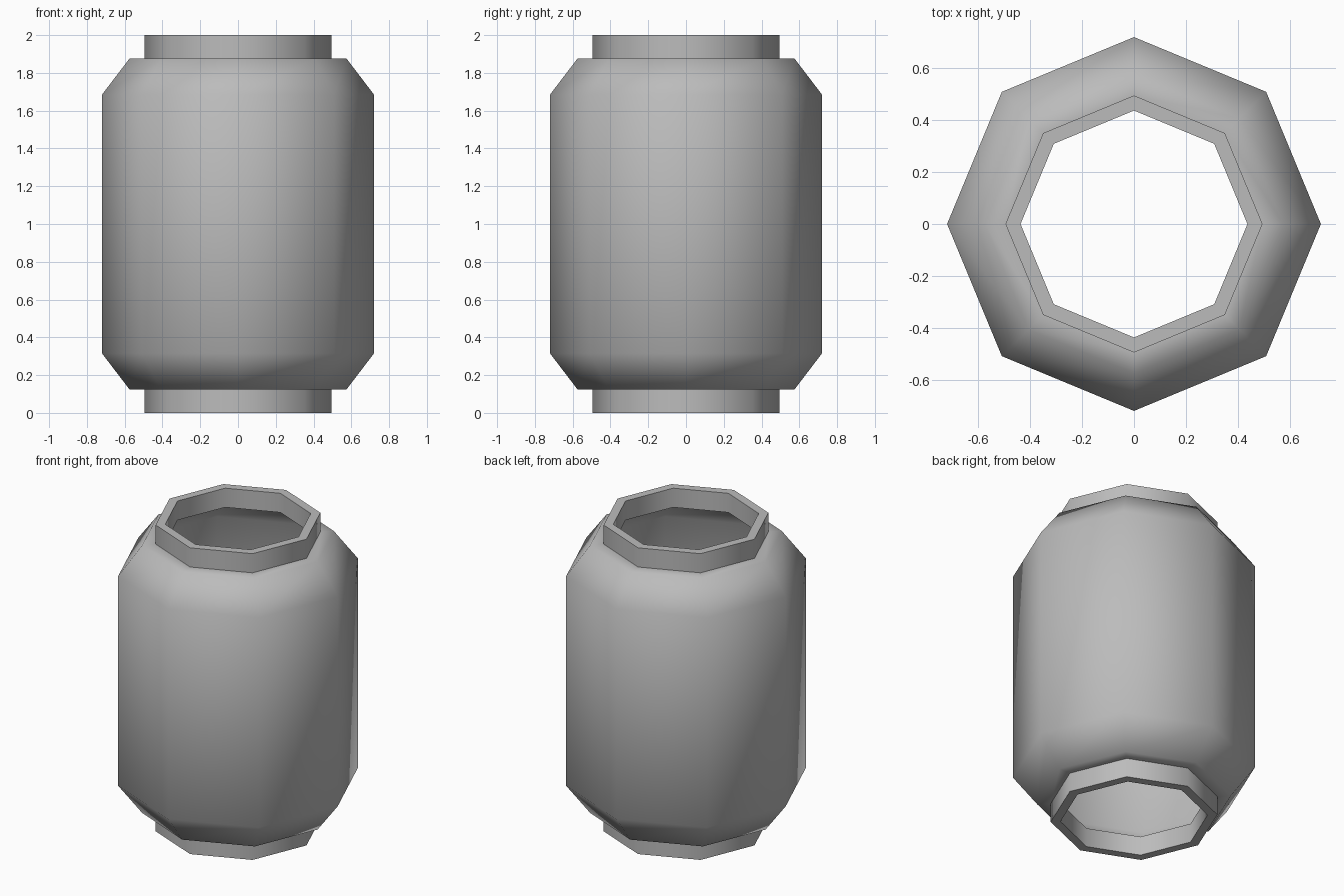
import bpy, bmesh, math

cube = bpy.data.objects.get("Cube")
if cube:
    bpy.data.objects.remove(cube)

SIDES = 8

grey = bpy.data.materials.new("lantern grey")
grey.use_nodes = True
colour = (0.5, 0.5, 0.5, 1)
grey.diffuse_color = colour
grey.node_tree.nodes["Principled BSDF"].inputs["Base Color"].default_value = colour


def lathe(name, profile, closed):
    """Sweep (radius, height) points, listed bottom to top on the outside, around z."""
    bm = bmesh.new()
    rings = []
    for r, z in profile:
        angles = [math.tau * i / SIDES for i in range(SIDES)]
        rings.append([bm.verts.new((r * math.cos(a), r * math.sin(a), z)) for a in angles])
    pairs = list(zip(rings, rings[1:]))
    if closed:
        pairs.append((rings[-1], rings[0]))
    for low, high in pairs:
        for i in range(SIDES):
            j = (i + 1) % SIDES
            bm.faces.new((low[i], low[j], high[j], high[i]))
    mesh = bpy.data.meshes.new(name)
    bm.to_mesh(mesh)
    bm.free()
    mesh.materials.append(grey)
    obj = bpy.data.objects.new(name, mesh)
    bpy.context.collection.objects.link(obj)
    bpy.ops.object.select_all(action="DESELECT")
    obj.select_set(True)
    bpy.context.view_layer.objects.active = obj
    bpy.ops.object.shade_smooth_by_angle(angle=math.radians(60))
    return obj


# Hollow octagonal body with chamfered shoulders and open ends
lathe("body", [(0.495, 0.125), (0.575, 0.125), (0.72, 0.315),
               (0.72, 1.685), (0.575, 1.875), (0.495, 1.875)], False)

# Matching collars around both openings
for name, base in (("bottom_collar", 0), ("top_collar", 1.875)):
    lathe(name, [(0.495, base), (0.495, base + 0.125),
                 (0.437, base + 0.125), (0.437, base)], True)
